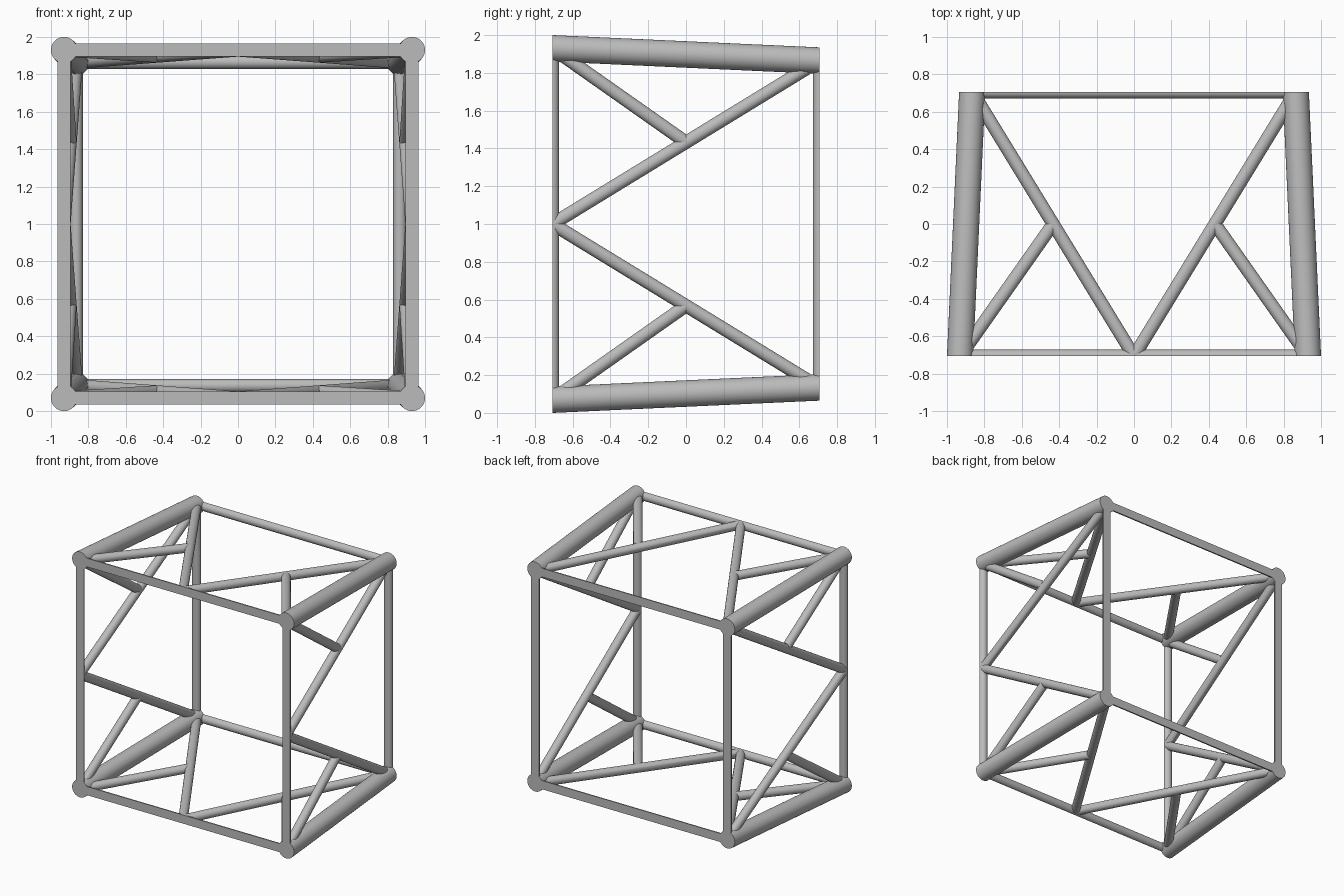
import bpy
import bmesh
import math
from mathutils import Vector

cube = bpy.data.objects.get("Cube")
if cube:
    bpy.data.objects.remove(cube, do_unlink=True)

grey = bpy.data.materials.new("plain_grey")
grey.use_nodes = True
grey.diffuse_color = (0.5, 0.5, 0.5, 1)
grey.node_tree.nodes["Principled BSDF"].inputs["Base Color"].default_value = (0.5, 0.5, 0.5, 1)

DEPTH = 0.707    # half depth of the frame
FRONT = 0.93     # corner offset at the front
BACK = 0.865     # corner offset at the back
CHORD_R = 0.07
BAR_R = 0.035
CENTRE = Vector((0, 0, 1))


def tube(name, a, b, radius, extend=(0, 0), cuts=()):
    """Round tube from a to b, trimmed by planes (point, outward normal)."""
    a, b = Vector(a), Vector(b)
    direction = (b - a).normalized()
    a, b = a - direction * extend[0], b + direction * extend[1]
    bm = bmesh.new()
    bmesh.ops.create_cone(bm, cap_ends=True, segments=32, radius1=radius,
                          radius2=radius, depth=(b - a).length)
    bm.transform(direction.to_track_quat("Z", "Y").to_matrix().to_4x4())
    bmesh.ops.translate(bm, verts=bm.verts, vec=(a + b) / 2 + CENTRE)
    ends = [((0, -DEPTH, 0), (0, -1, 0)), ((0, DEPTH, 0), (0, 1, 0))]
    for point, normal in ends + list(cuts):
        geom = bm.verts[:] + bm.edges[:] + bm.faces[:]
        cut = bmesh.ops.bisect_plane(bm, geom=geom, plane_co=Vector(point) + CENTRE,
                                     plane_no=normal, clear_outer=True)
        edges = [e for e in cut["geom_cut"] if isinstance(e, bmesh.types.BMEdge)]
        if edges:
            bmesh.ops.holes_fill(bm, edges=edges)
    bmesh.ops.recalc_face_normals(bm, faces=bm.faces[:])
    mesh = bpy.data.meshes.new(name)
    bm.to_mesh(mesh)
    bm.free()
    mesh.materials.append(grey)
    obj = bpy.data.objects.new(name, mesh)
    bpy.context.collection.objects.link(obj)
    bpy.ops.object.select_all(action="DESELECT")
    obj.select_set(True)
    bpy.context.view_layer.objects.active = obj
    bpy.ops.object.shade_smooth_by_angle(angle=math.radians(35))


# Heavy corner chords
for x, side in ((1, "left"), (-1, "right")):
    for z, level in ((1, "top"), (-1, "bottom")):
        tube(f"{level}_{side}_chord", (x * FRONT, -DEPTH, z * FRONT),
             (x * BACK, DEPTH, z * BACK), CHORD_R, (0.1, 0.1))

# Four sides, each given by its outward and sideways axes
sides = {
    "top": (Vector((0, 0, 1)), Vector((1, 0, 0))),
    "bottom": (Vector((0, 0, -1)), Vector((1, 0, 0))),
    "left": (Vector((1, 0, 0)), Vector((0, 0, 1))),
    "right": (Vector((-1, 0, 0)), Vector((0, 0, 1))),
}
y_axis = Vector((0, 1, 0))
for side, (out, along) in sides.items():
    # Half-round edge bars, flat on the outer face
    for end, y, offset in (("front", -DEPTH, FRONT), ("back", DEPTH, BACK)):
        tube(f"{side}_{end}_bar", out * offset - along * offset + y_axis * y,
             out * offset + along * offset + y_axis * y, BAR_R)
    # Diagonal and short brace on each half of the side
    for sign, half in ((1, "first"), (-1, "second")):
        across = along * sign
        apex = out * FRONT - y_axis * DEPTH
        back_corner = (out + across) * BACK + y_axis * DEPTH
        front_corner = (out + across) * FRONT - y_axis * DEPTH
        middle = (apex + back_corner) / 2
        tube(f"{side}_{half}_diagonal", apex, back_corner, BAR_R,
             (0.1, 0.1), [((0, 0, 0), -across)])
        tube(f"{side}_{half}_brace", middle, front_corner, BAR_R,
             (0.1, 0.1), [(middle, -across), (middle, y_axis)])
